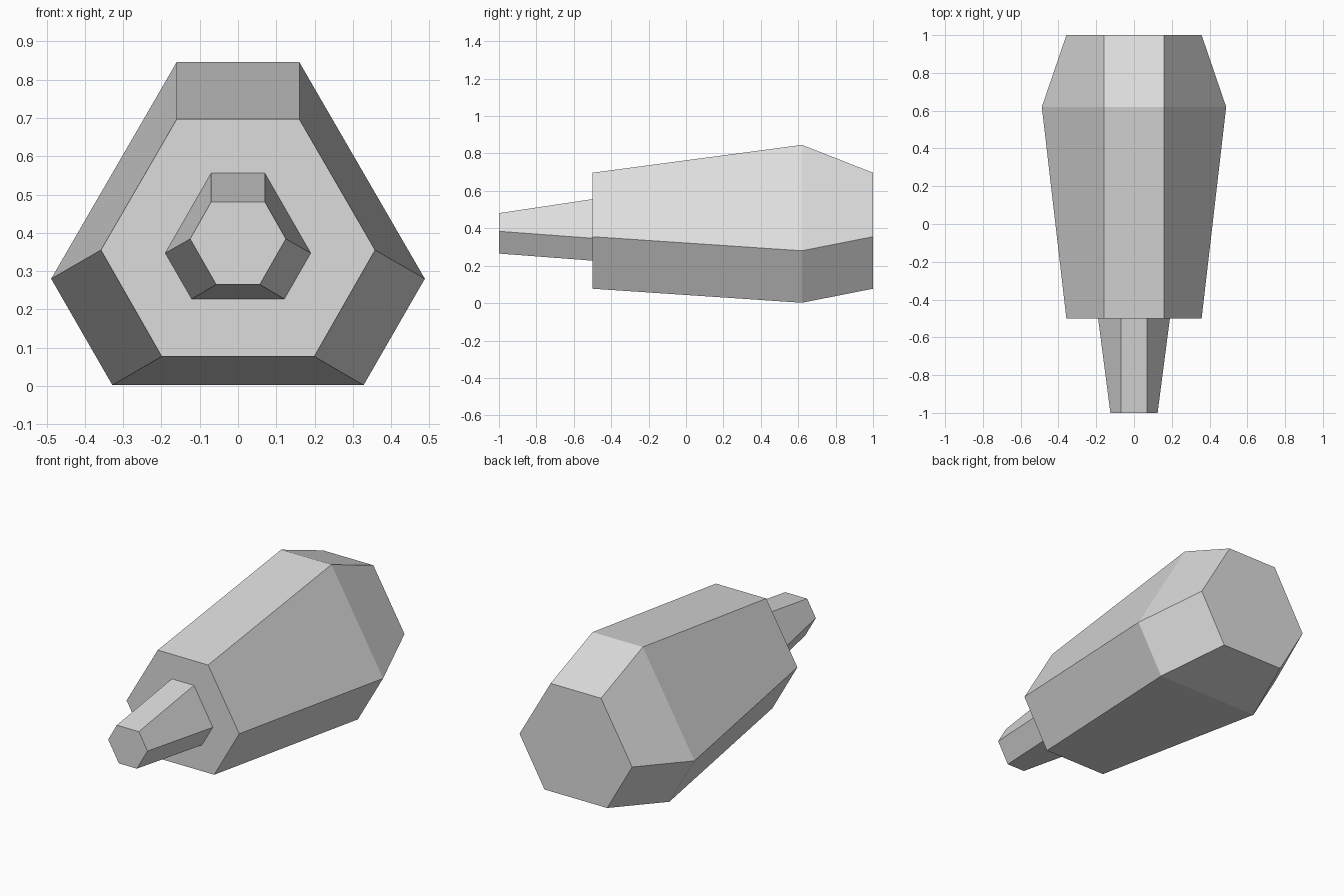
import bpy
import bmesh

cube = bpy.data.objects.get("Cube")
if cube:
    bpy.data.objects.remove(cube, do_unlink=True)

# One flat grey for the whole model
GREY = (0.72, 0.72, 0.72, 1)
grey = bpy.data.materials.new("light_grey")
grey.use_nodes = True
grey.diffuse_color = GREY
grey.node_tree.nodes["Principled BSDF"].inputs["Base Color"].default_value = GREY


def hex_section(bm, y, top, middle, bottom):
    """Mirrored six-sided ring; each corner is (half width, height)."""
    right = [(-x, z) for x, z in (top, middle, bottom)]
    left = [bottom, middle, top]
    return [bm.verts.new((x, y, z)) for x, z in right + left]


def loft(name, sections):
    bm = bmesh.new()
    rings = [hex_section(bm, *s) for s in sections]
    for a, b in zip(rings, rings[1:]):
        for i in range(6):
            j = (i + 1) % 6
            bm.faces.new((a[i], a[j], b[j], b[i]))
    bm.faces.new(rings[0])
    bm.faces.new(rings[-1])
    bmesh.ops.recalc_face_normals(bm, faces=bm.faces)
    mesh = bpy.data.meshes.new(name)
    bm.to_mesh(mesh)
    bm.free()
    mesh.materials.append(grey)
    bpy.context.collection.objects.link(bpy.data.objects.new(name, mesh))


# Main body: same section at both ends, swelling towards the back
end = ((0.16, 0.697), (0.358, 0.355), (0.199, 0.077))
bulge = ((0.16, 0.846), (0.488, 0.28), (0.328, 0.002))
loft("body", [(-0.5, *end), (0.62, *bulge), (1, *end)])

# Tapered nozzle standing on the front face
nozzle_tip = ((0.07, 0.481), (0.125, 0.384), (0.057, 0.265))
nozzle_base = ((0.07, 0.556), (0.19, 0.347), (0.121, 0.227))
loft("nozzle", [(-1, *nozzle_tip), (-0.5, *nozzle_base)])
